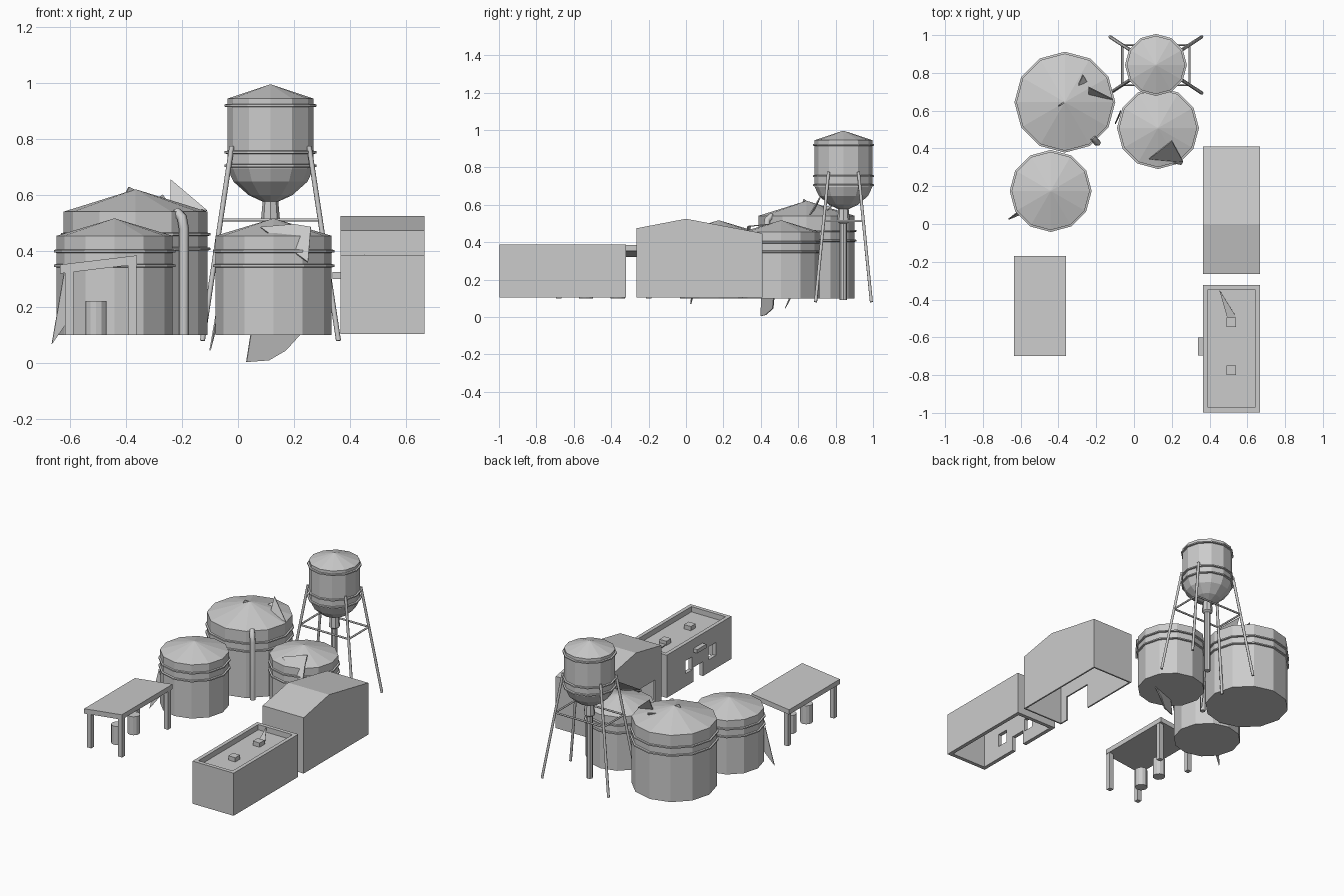
import bpy, bmesh, math
from mathutils import Vector

if "Cube" in bpy.data.objects:
    bpy.data.objects.remove(bpy.data.objects["Cube"])


def add_mesh(name, verts, faces):
    me = bpy.data.meshes.new(name)
    me.from_pydata(verts, [], faces)
    bm = bmesh.new()
    bm.from_mesh(me)
    bmesh.ops.recalc_face_normals(bm, faces=bm.faces)
    bm.to_mesh(me)
    bm.free()
    ob = bpy.data.objects.new(name, me)
    bpy.context.collection.objects.link(ob)
    return ob


def prism(name, outline, x0, x1):
    """Extrude a (y, z) outline along x."""
    n = len(outline)
    verts = [(x, y, z) for x in (x0, x1) for y, z in outline]
    faces = [list(range(n)), list(range(n, 2 * n))]
    faces += [(i, (i + 1) % n, n + (i + 1) % n, n + i) for i in range(n)]
    return add_mesh(name, verts, faces)


def box(name, x0, x1, y0, y1, z0, z1):
    return prism(name, [(y0, z0), (y1, z0), (y1, z1), (y0, z1)], x0, x1)


def lathe(name, cx, cy, profile, n=12):
    """Spin an (r, z) profile, closed at both ends."""
    verts, faces = [], []
    for r, z in profile:
        for i in range(n):
            a = 2 * math.pi * i / n
            verts.append((cx + r * math.cos(a), cy + r * math.sin(a), z))
    for k in range(len(profile) - 1):
        for i in range(n):
            j = (i + 1) % n
            faces.append((k * n + i, k * n + j, (k + 1) * n + j, (k + 1) * n + i))
    last = len(profile) - 1
    faces += [list(range(n)), list(range(last * n, (last + 1) * n))]
    return add_mesh(name, verts, faces)


def tube(name, points, radius):
    cu = bpy.data.curves.new(name, 'CURVE')
    cu.dimensions = '3D'
    cu.bevel_depth = radius
    cu.bevel_resolution = 1
    cu.use_fill_caps = True
    sp = cu.splines.new('POLY')
    sp.points.add(len(points) - 1)
    for p, co in zip(sp.points, points):
        p.co = (*co, 1)
    ob = bpy.data.objects.new(name, cu)
    bpy.context.collection.objects.link(ob)
    return ob


def cut(ob, cutter):
    m = ob.modifiers.new("cut", 'BOOLEAN')
    m.operation = 'DIFFERENCE'
    m.object = cutter
    cutter.hide_render = True
    cutter.hide_viewport = True
    cutter.display_type = 'WIRE'


def shard(name, pts):
    ob = add_mesh(name, pts, [list(range(len(pts)))])
    m = ob.modifiers.new("thickness", 'SOLIDIFY')
    m.thickness = 0.006
    m.offset = 0


def bands(name, cx, cy, r, heights):
    for i, z in enumerate(heights):
        lathe(f"{name}_band_{i}", cx, cy, [(r - 0.01, z - .008), (r + .01, z - .004),
                                          (r + .01, z + .004), (r - 0.01, z + .008)])


# Storage tanks with conical roofs and bands
for name, cx, cy, r, eave, apex, rings in [
        ("large_tank", -.366, .645, .257, .541, .62, (.46, .408)),
        ("left_tank", -.441, .175, .207, .455, .516, (.4, .348)),
        ("right_tank", .127, .508, .207, .455, .516, (.4, .348))]:
    lathe(name, cx, cy, [(r, .1), (r, eave), (.004, apex)])
    bands(name, cx, cy, r, rings)

# Water tower
TX, TY = .116, .842
lathe("tower_tank", TX, TY, [(.03, .578), (.078, .6), (.132, .648), (.154, .695),
                             (.154, .945), (.003, .995)])
bands("tower", TX, TY, .154, (.92, .753, .705))
lathe("tower_column", TX, TY, [(.02, .09), (.02, .5), (.034, .51), (.026, .6)], 8)
top, foot, mid = (.138, .08, .775), (.243, .149, .08), (.178, .106, .512)
corners = [(1, 1), (-1, 1), (-1, -1), (1, -1)]
at = lambda s, p: (TX + s[0] * p[0], TY + s[1] * p[1], p[2])
for i, s in enumerate(corners):
    tube(f"tower_leg_{i}", [at(s, top), at(s, foot)], .009)
    tube(f"tower_strut_{i}", [at(s, mid), at(corners[(i + 1) % 4], mid)], .006)

# Gabled building, hollow and open underneath
X0, X1 = .366, .666
gable = prism("gabled_building", [(-.265, .105), (.41, .105), (.41, .447),
                                  (0, .525), (-.265, .474)], X0, X1)
cut(gable, prism("gabled_cutter", [(-.255, .0), (.4, .0), (.4, .438),
                                   (0, .514), (-.255, .465)], X0 + .01, X1 - .01))
cut(gable, box("gabled_doorway_cutter", X0 - .05, X0 + .05, -.2, 0, .05, .27))

# Flat building: walls around a sunken roof, openings in the left wall
Y0, Y1, T = -.997, -.322, .025
side = box("left_wall", X0, X0 + T, Y0, Y1, .105, .387)
box("right_wall", X1 - T, X1, Y0, Y1, .105, .387)
box("front_wall", X0 + T, X1 - T, Y0, Y0 + T, .105, .387)
box("back_wall", X0 + T, X1 - T, Y1 - T, Y1, .105, .387)
box("flat_roof", X0 + T, X1 - T, Y0 + T, Y1 - T, .34, .352)
for i, (a, b, z0, z1) in enumerate([(-.7, -.6, .05, .2), (-.585, -.515, .19, .275),
                                    (-.835, -.76, .19, .275)]):
    cut(side, box(f"opening_cutter_{i}", X0 - .05, X0 + .06, a, b, z0, z1))
box("door_awning", .338, X0, -.695, -.6, .3, .325)
for i, y in enumerate((-.775, -.52)):
    box(f"roof_vent_{i}", .49, .54, y - .025, y + .025, .352, .38)

# Open shed with sloping roof
add_mesh("shed_roof", [(x, y, z) for y in (-.7, -.17) for x, z in
                       ((-.635, .32), (-.36, .353), (-.36, .385), (-.635, .352))],
         [(0, 1, 2, 3), (4, 5, 6, 7), (0, 1, 5, 4), (1, 2, 6, 5), (2, 3, 7, 6), (3, 0, 4, 7)])
for x, h in ((-.602, .33), (-.377, .36)):
    for y in (-.68, -.2):
        box("shed_post", x - .015, x + .015, y - .015, y + .015, .1, h)
for y in (-.535, -.365):
    lathe("barrel", -.507, y, [(.038, .1), (.038, .222)])

# Drain pipe on the large tank
tube("drain_pipe", [(-.193, .43, .1), (-.193, .43, .48), (-.2, .435, .52),
                    (-.22, .46, .54)], .018)

# Torn metal panels
shard("large_roof_shard", [(-.24, .725, .655), (-.11, .66, .545), (-.24, .68, .56)])
shard("small_roof_shard", [(-.3, .725, .58), (-.27, .79, .6), (-.25, .755, .57)])
shard("roof_chip", [(-.4, .625, .61), (-.39, .63, .63), (-.36, .65, .615)])
shard("right_roof_flap", [(.08, .345, .485), (.2, .44, .495), (.26, .33, .485), (.25, .315, .36)])
shard("hanging_flap", [(.03, .4, .004), (.045, .405, .1), (.22, .47, .1), (.17, .465, .045),
                       (.11, .425, .01)])
shard("left_tank_shard", [(-.665, .025, .068), (-.62, .06, .33), (-.58, .06, .19)])
shard("right_tank_shard", [(-.1, .53, .045), (-.08, .57, .12), (-.07, .6, .22)])
shard("flat_roof_shard", [(.45, -.345, .385), (.54, -.49, .355), (.495, -.5, .355)])
